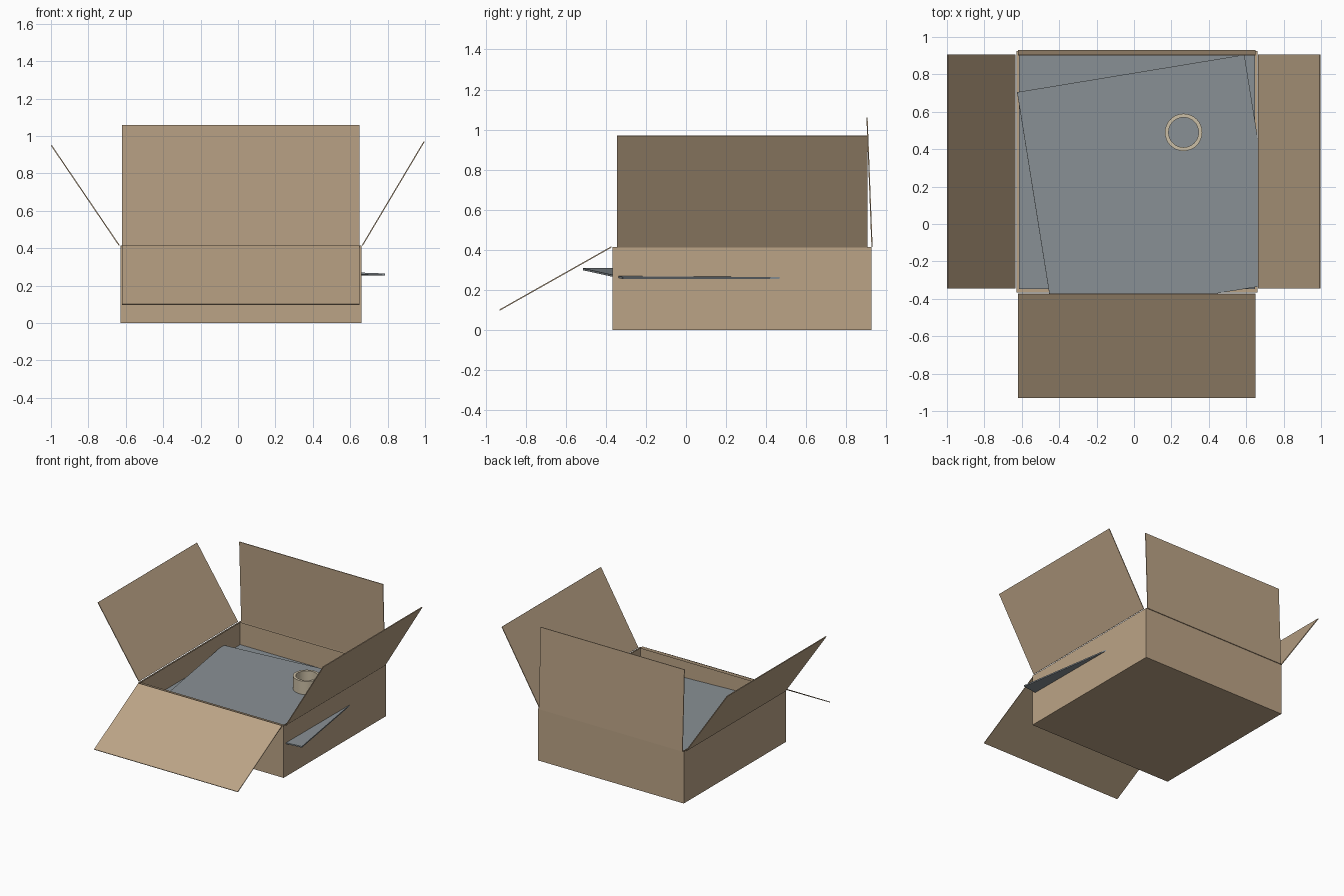
import bpy, bmesh
from mathutils import Vector

if "Cube" in bpy.data.objects:
    bpy.data.objects.remove(bpy.data.objects["Cube"])


def material(name, rgb):
    m = bpy.data.materials.new(name)
    m.diffuse_color = (*rgb, 1)
    m.use_nodes = True
    m.node_tree.nodes["Principled BSDF"].inputs["Base Color"].default_value = m.diffuse_color
    return m


CARD = material("cardboard", (0.50, 0.37, 0.24))
GREY = material("grey_sheet", (0.25, 0.28, 0.30))
TAPE = material("tape", (0.60, 0.52, 0.38))


def make(name, verts, faces, mat):
    me = bpy.data.meshes.new(name)
    me.from_pydata(verts, [], faces)
    me.materials.append(mat)
    ob = bpy.data.objects.new(name, me)
    bpy.context.collection.objects.link(ob)
    return ob


def panel(name, corners, thick, mat):
    """Flat quad given a thickness, centred on the quad."""
    c = [Vector(p) for p in corners]
    n = (c[1] - c[0]).cross(c[3] - c[0]).normalized() * thick / 2
    verts = [p - n for p in c] + [p + n for p in c]
    faces = [(3, 2, 1, 0), (4, 5, 6, 7)]
    faces += [(i, (i + 1) % 4, (i + 1) % 4 + 4, i + 4) for i in range(4)]
    return make(name, verts, faces, mat)


# Box body: outer skin and inner lining, with an open gap between them
def open_box(name, x0, x1, y0, y1, z0, z1, inward):
    v = [(x, y, z) for z in (z0, z1) for x, y in ((x0, y0), (x1, y0), (x1, y1), (x0, y1))]
    f = [(3, 2, 1, 0)] + [(i, (i + 1) % 4, (i + 1) % 4 + 4, i + 4) for i in range(4)]
    if inward:
        f = [q[::-1] for q in f]
    return make(name, v, f, CARD)


TOP = 0.415
open_box("box_outer", -0.628, 0.66, -0.367, 0.925, 0, TOP, False)
open_box("box_lining", -0.616, 0.648, -0.348, 0.908, 0.012, TOP, True)

# Four open flaps
T = 0.006
XA, XB, YA, YB = -0.62, 0.65, -0.345, 0.905
panel("flap_front", [(XA, -0.93, 0.10), (XB, -0.93, 0.10), (XB, -0.372, TOP), (XA, -0.372, TOP)], T, CARD)
panel("flap_back", [(XA, 0.928, TOP), (XB, 0.928, TOP), (XB, 0.903, 1.06), (XA, 0.903, 1.06)], T, CARD)
panel("flap_left", [(-0.998, YA, 0.95), (-0.635, YA, TOP), (-0.635, YB, TOP), (-0.998, YB, 0.95)], T, CARD)
panel("flap_right", [(0.665, YA, TOP), (0.995, YA, 0.97), (0.995, YB, 0.97), (0.665, YB, TOP)], T, CARD)

# Grey contents: a level sheet with a turned, tilted sheet on top
panel("lower_sheet", [(-0.616, -0.348, 0.232), (0.648, -0.348, 0.232),
                      (0.648, 0.908, 0.232), (-0.616, 0.908, 0.232)], 0.01, GREY)
panel("upper_sheet", [(-0.43, -0.515, 0.304), (0.785, -0.315, 0.260),
                      (0.59, 0.905, 0.260), (-0.625, 0.705, 0.304)], 0.01, GREY)

# Tape roll: ring profile swept round its axis
bm = bmesh.new()
prof = [bm.verts.new((r, 0, z)) for r, z in ((0.08, 0.272), (0.10, 0.272), (0.10, 0.385), (0.08, 0.385))]
edges = [bm.edges.new((prof[i], prof[(i + 1) % 4])) for i in range(4)]
bmesh.ops.spin(bm, geom=prof + edges, cent=(0, 0, 0), axis=(0, 0, 1), angle=6.283185307, steps=32)
bmesh.ops.remove_doubles(bm, verts=bm.verts, dist=1e-4)
bmesh.ops.recalc_face_normals(bm, faces=bm.faces)
roll = make("tape_roll", [], [], TAPE)
bm.to_mesh(roll.data)
bm.free()
roll.location = (0.265, 0.49, 0)
bpy.context.view_layer.objects.active = roll
roll.select_set(True)
bpy.ops.object.shade_smooth_by_angle()
